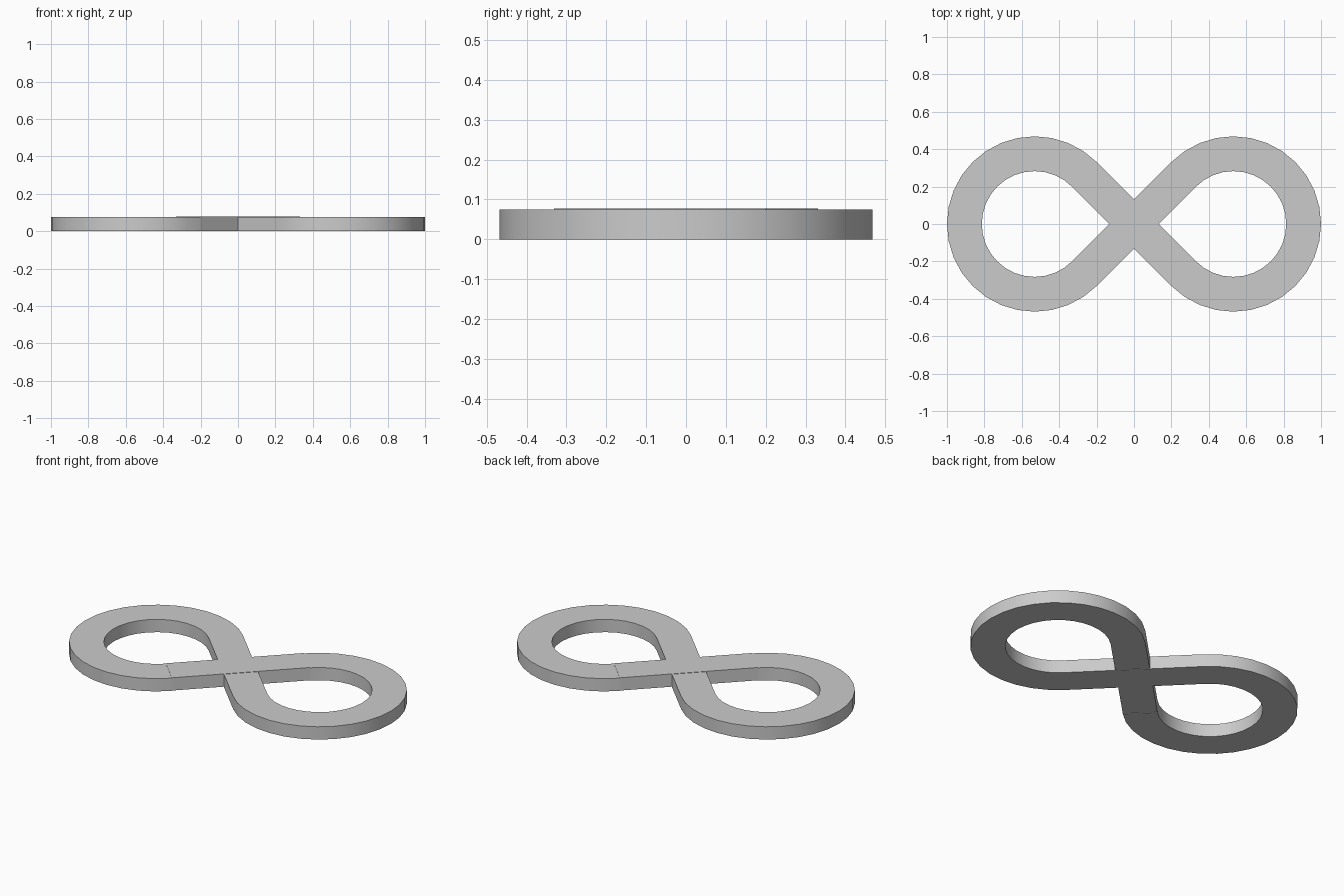
import bpy, bmesh
from math import radians, cos, sin, sqrt

if "Cube" in bpy.data.objects:
    bpy.data.objects.remove(bpy.data.objects["Cube"])

R = 0.3757            # centre-line radius of each loop
HALF_W = 0.093        # half the band width
C = R * sqrt(2)       # loop centre distance; tangents cross at 45 degrees
SEGS = 24             # segments per 270 degree loop


def band(name, stations, z0, z1):
    """Sweep a rectangular section along stations of (x, y, nx, ny)."""
    bm = bmesh.new()
    rings = []
    for x, y, nx, ny in stations:
        rings.append([bm.verts.new((x + s * HALF_W * nx, y + s * HALF_W * ny, z))
                      for s, z in ((1, z0), (1, z1), (-1, z1), (-1, z0))])
    for a, b in zip(rings, rings[1:]):
        for i in range(4):
            j = (i + 1) % 4
            bm.faces.new((a[i], a[j], b[j], b[i]))
    bm.faces.new(rings[0])
    bm.faces.new(rings[-1][::-1])
    bmesh.ops.recalc_face_normals(bm, faces=bm.faces[:])
    me = bpy.data.meshes.new(name)
    bm.to_mesh(me)
    bm.free()
    ob = bpy.data.objects.new(name, me)
    bpy.context.collection.objects.link(ob)
    bpy.ops.object.select_all(action='DESELECT')
    ob.select_set(True)
    bpy.context.view_layer.objects.active = ob
    bpy.ops.object.shade_smooth_by_angle(angle=radians(30))
    return ob


def arc(cx, start, sweep, side):
    out = []
    for i in range(SEGS + 1):
        a = radians(start + sweep * i / SEGS)
        out.append((cx + R * cos(a), R * sin(a), side * cos(a), side * sin(a)))
    return out


# both loops joined by the lower crossing strand
band("looped_band", arc(-C, -45, -270, 1) + arc(C, 225, 270, -1), 0.0, 0.0755)

# upper crossing strand, sitting a hair higher
h, n = C / 2, sqrt(0.5)
band("crossing_strand", [(-h, -h, -n, n), (h, h, -n, n)], 0.002, 0.0775)
